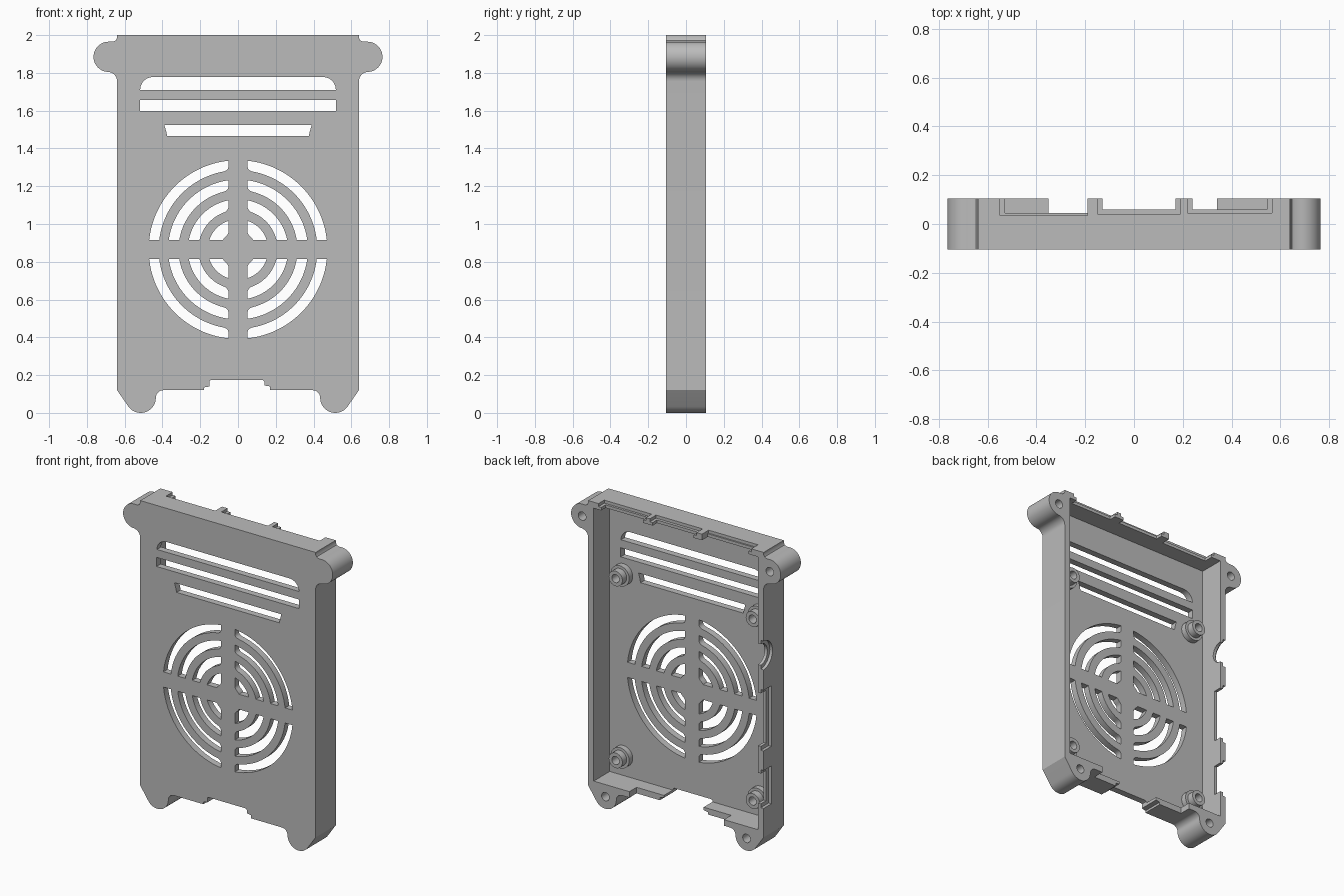
import bpy, bmesh
from math import cos, sin, radians, sqrt, atan2, degrees, pi

cube = bpy.data.objects.get("Cube")
if cube:
    bpy.data.objects.remove(cube, do_unlink=True)

# One plain plastic colour
grey = bpy.data.materials.new("grey_plastic")
grey.use_nodes = True
colour = (0.5, 0.5, 0.5, 1)
grey.diffuse_color = colour
grey.node_tree.nodes["Principled BSDF"].inputs["Base Color"].default_value = colour

FRONT, BACK, FLOOR = -0.105, 0.105, -0.062
FAR = 0.3


def arc(cx, cy, r, start, end, n=16):
    angles = [radians(start + (end - start) * i / n) for i in range(n + 1)]
    return [(cx + r * cos(a), cy + r * sin(a)) for a in angles]


def rect(x0, x1, y0, y1):
    return [(x0, y0), (x1, y0), (x1, y1), (x0, y1)]


def place(p, depth, axis):
    if axis == "x":
        return (depth, p[0], p[1])
    if axis == "y":
        return (p[0], depth, p[1])
    return (p[0], p[1], depth)


def finish(name, bm):
    bmesh.ops.recalc_face_normals(bm, faces=bm.faces)
    mesh = bpy.data.meshes.new(name)
    bm.to_mesh(mesh)
    bm.free()
    mesh.materials.append(grey)
    obj = bpy.data.objects.new(name, mesh)
    bpy.context.collection.objects.link(obj)
    return obj


def prisms(name, outlines, axis, lo, hi):
    """Extrude each flat outline along an axis, all in one mesh."""
    bm = bmesh.new()
    for pts in outlines:
        a = [bm.verts.new(place(p, lo, axis)) for p in pts]
        b = [bm.verts.new(place(p, hi, axis)) for p in pts]
        bm.faces.new(a)
        bm.faces.new(b[::-1])
        for i in range(len(pts)):
            j = (i + 1) % len(pts)
            bm.faces.new((a[i], b[i], b[j], a[j]))
    return finish(name, bm)


def activate(obj):
    bpy.ops.object.select_all(action="DESELECT")
    obj.select_set(True)
    bpy.context.view_layer.objects.active = obj


def cut(target, cutter):
    mod = target.modifiers.new("cut", "BOOLEAN")
    mod.operation = "DIFFERENCE"
    mod.solver = "EXACT"
    mod.object = cutter
    cutter.hide_render = True
    activate(target)
    bpy.ops.object.modifier_apply(modifier=mod.name)
    bpy.data.objects.remove(cutter, do_unlink=True)


# Case outline: foot, side, ear and top corner, mirrored, with a card notch
side = (arc(0.395, 0.08, 0.04, 90, 0, 8) + arc(0.515, 0.08, 0.08, 180, 325, 20)[1:]
        + [(0.64, 0.12)]
        + arc(0.69, 1.755, 0.05, 180, 90, 8) + arc(0.685, 1.885, 0.08, -90, 90, 24)
        + [(0.66, 1.965), (0.647, 1.972), (0.64, 1.985), (0.64, 2.0)])
notch = [(-0.18, 0.12), (-0.18, 0.135), (-0.15, 0.14), (-0.15, 0.17), (-0.14, 0.175),
         (0.13, 0.175), (0.14, 0.165), (0.14, 0.145), (0.17, 0.14), (0.17, 0.12)]
outline = notch + side + [(-x, z) for x, z in reversed(side)]
case = prisms("case_shell", [outline], "y", FRONT, BACK)

# Hollow interior
cut(case, prisms("cavity", [rect(-0.6, 0.6, 0.16, 1.96)], "y", FLOOR, FAR))

# Three long vent slots
top_slot = (arc(0.45, 1.71, 0.068, 0, 90, 8) + arc(-0.45, 1.71, 0.068, 90, 180, 8))
low_slot = [(-0.375, 1.465), (0.375, 1.465), (0.38, 1.49), (0.39, 1.525),
            (-0.39, 1.525), (-0.38, 1.49)]
vents = [top_slot, rect(-0.52, 0.52, 1.597, 1.657), low_slot]


# Fan grille: four rings split by a cross, inner end corners rounded
def ring_slot(inner, outer, bar=0.05, soft=0.028):
    def at_bar(r, d):
        return degrees(atan2(d, sqrt(r * r - d * d)))
    pts = arc(0, 0, outer, at_bar(outer, bar), 90 - at_bar(outer, bar), 20)
    end = sqrt(inner * inner - bar * bar)
    inside = arc(0, 0, inner, 90 - at_bar(inner, bar + soft), at_bar(inner, bar), 20)
    p0, p1, p2 = (bar, end + soft), (bar, end), inside[0]
    for i in range(6):
        t = i / 6
        pts.append(tuple((1 - t) ** 2 * a + 2 * t * (1 - t) * b + t * t * c
                         for a, b, c in zip(p0, p1, p2)))
    return pts + inside


for inner, outer in ((0.42, 0.473), (0.315, 0.37), (0.21, 0.265), (0.095, 0.16)):
    slot = ring_slot(inner, outer, soft=0.028 if inner > 0.1 else 0.015)
    for sx in (-1, 1):
        for sz in (-1, 1):
            vents.append([(sx * x, 0.865 + sz * z) for x, z in slot])
cut(case, prisms("vents", vents, "y", -FAR, 0))

# Top wall ports: openings, with wider recesses on the outer half
cut(case, prisms("top_openings", [rect(-0.53, -0.19, 0.045, FAR),
                                  rect(-0.13, 0.17, 0.06, FAR),
                                  rect(0.24, 0.545, 0.06, FAR)], "z", 1.9, 2.1))
cut(case, prisms("top_recesses", [rect(-0.55, -0.19, 0.035, FAR),
                                  rect(-0.15, 0.19, 0.041, FAR),
                                  rect(0.22, 0.565, 0.045, FAR)], "z", 1.98, 2.1))

# Side wall ports: power, video and a round jack, stepped the same way
for label, grow, x_in in (("side_openings", 0, -0.55), ("side_recesses", 0.025, -0.62)):
    ports = [rect(0.05 - grow, FAR, z - half - grow, z + half + grow)
             for z, half in ((0.436, 0.1), (0.89, 0.175))]
    ports.append(arc(0.107, 1.32, 0.07 + grow, 0, 345, 23))
    cut(case, prisms(label, ports, "x", -0.75, x_in))

# Lowered bottom wall beside the card notch
cut(case, prisms("bottom_opening", [rect(-0.35, 0.34, 0.03, FAR)], "z", 0.1, 0.17))

# Blind screw holes in feet and ears
holes = [arc(s * x, z, 0.028, 0, 345, 23)
         for s in (-1, 1) for x, z in ((0.515, 0.08), (0.685, 1.885))]
cut(case, prisms("screw_holes", holes, "y", -0.06, FAR))


# Board standoffs: flanged posts with a screw hole
def standoff(name, x, z):
    profile = [(0.068, FLOOR - 0.01), (0.068, -0.025), (0.05, -0.025),
               (0.05, 0.02), (0.027, 0.02), (0.027, -0.05), (0, -0.05)]
    bm = bmesh.new()
    verts = [bm.verts.new((r, y, 0)) for r, y in profile]
    edges = [bm.edges.new(pair) for pair in zip(verts, verts[1:])]
    bmesh.ops.spin(bm, geom=verts + edges, cent=(0, 0, 0), axis=(0, 1, 0),
                   angle=2 * pi, steps=32, use_merge=True)
    bmesh.ops.remove_doubles(bm, verts=bm.verts, dist=0.0001)
    bmesh.ops.holes_fill(bm, edges=bm.edges, sides=0)
    obj = finish(name, bm)
    obj.location = (x, 0, z)
    return obj


parts = [case]
for side_name, x in (("left", 0.5), ("right", -0.5)):
    for level, z in (("lower", 0.29), ("upper", 1.49)):
        parts.append(standoff(f"standoff_{level}_{side_name}", x, z))

for obj in parts:
    activate(obj)
    bpy.ops.object.shade_smooth_by_angle(angle=radians(30))
